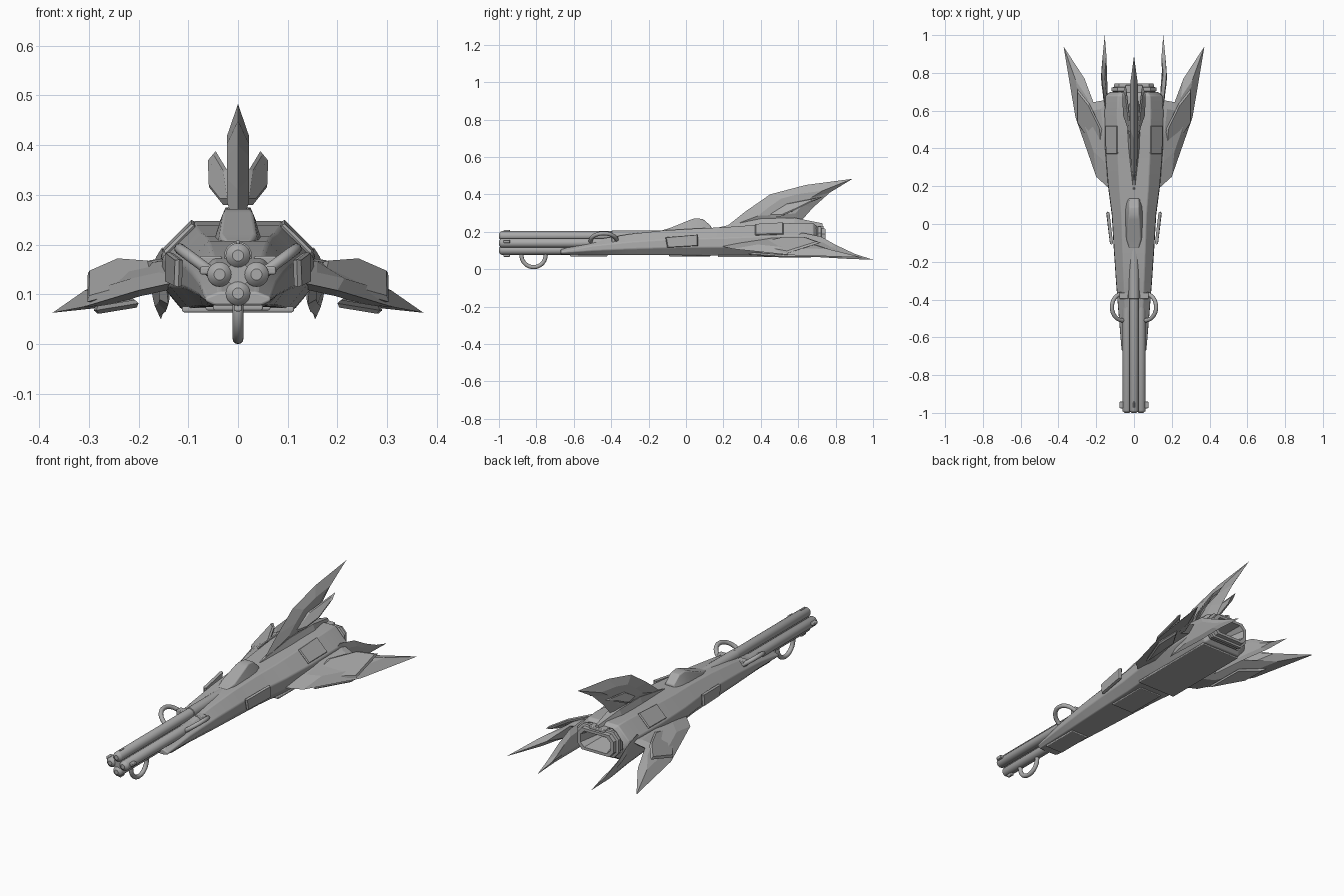
import bpy, bmesh, math
from mathutils import Vector, Matrix

cube = bpy.data.objects.get("Cube")
if cube:
    bpy.data.objects.remove(cube, do_unlink=True)

metal = bpy.data.materials.new("grey_metal")
metal.use_nodes = True
GREY = (0.4, 0.4, 0.4, 1)
metal.diffuse_color = GREY
metal.node_tree.nodes["Principled BSDF"].inputs["Base Color"].default_value = GREY


def finish(name, bm, mirror=False, smooth=None, bevel=0):
    """Turn a bmesh into a finished object."""
    bmesh.ops.recalc_face_normals(bm, faces=bm.faces)
    mesh = bpy.data.meshes.new(name)
    bm.to_mesh(mesh)
    bm.free()
    mesh.materials.append(metal)
    ob = bpy.data.objects.new(name, mesh)
    bpy.context.collection.objects.link(ob)
    if bevel:
        mod = ob.modifiers.new("Bevel", "BEVEL")
        mod.width, mod.segments = bevel, 3
        mod.limit_method, mod.angle_limit = "ANGLE", math.radians(28)
    if mirror:
        ob.modifiers.new("Mirror", "MIRROR")
    if smooth:
        bpy.ops.object.select_all(action="DESELECT")
        ob.select_set(True)
        bpy.context.view_layer.objects.active = ob
        bpy.ops.object.shade_smooth_by_angle(angle=math.radians(smooth))
    return ob


def loft(name, rings, **kw):
    """Skin a row of equal rings and cap both ends."""
    bm = bmesh.new()
    loops = [[bm.verts.new(p) for p in ring] for ring in rings]
    n = len(loops[0])
    for a, b in zip(loops, loops[1:]):
        for i in range(n):
            j = (i + 1) % n
            bm.faces.new((a[i], a[j], b[j], b[i]))
    bm.faces.new(loops[0])
    bm.faces.new(loops[-1])
    return finish(name, bm, **kw)


def blade(name, outline, thick, inset=0.5, mirror=True):
    """Sharp-edged fin or bevelled plate with a raised middle on both sides."""
    pts = [Vector(p) for p in outline]
    mid = sum(pts, Vector()) / len(pts)
    nrm = Vector()
    for a, b in zip(pts, pts[1:] + pts[:1]):
        nrm += (a - mid).cross(b - mid)
    nrm.normalize()

    def side(s):
        return [mid + (p - mid) * inset + nrm * thick * s for p in pts]
    return loft(name, [side(1), pts, side(-1)], mirror=mirror)


def tube(name, x, z, r, y0, y1, dome=0.0, mirror=False):
    """Round bar along y, with an optional domed front end."""
    stations = [(y0, r * 0.45), (y0 + dome, r * 0.9), (y0 + dome * 1.6, r), (y1, r)]
    rings = [[(x + q * math.cos(a * math.tau / 20), y, z + q * math.sin(a * math.tau / 20))
              for a in range(20)] for y, q in stations]
    return loft(name, rings, mirror=mirror, smooth=35)


def box(name, centre, size, mirror=False, bevel=0.004):
    bm = bmesh.new()
    bmesh.ops.create_cube(bm, size=1, matrix=Matrix.Translation(centre) @ Matrix.Diagonal((*size, 1)))
    return finish(name, bm, mirror=mirror, bevel=bevel)


# Hull: faceted body, cheeks sloping down at the front, pocket at the back
def hull_ring(y, w, zb, zt):
    h = zt - zb
    half = [(0.72 * w, zb), (w, zb + 0.3 * h), (0.98 * w, zb + 0.62 * h), (0.56 * w, zt)]
    return [(x, y, z) for x, z in half] + [(-x, y, z) for x, z in reversed(half)]


hull = [(-0.67, 0.066, 0.078, 0.105), (-0.5, 0.08, 0.076, 0.155), (-0.3, 0.096, 0.075, 0.188),
        (-0.12, 0.108, 0.075, 0.207), (0.05, 0.118, 0.074, 0.217), (0.2, 0.138, 0.072, 0.224),
        (0.4, 0.155, 0.07, 0.238), (0.6, 0.158, 0.07, 0.248), (0.68, 0.152, 0.072, 0.246),
        (0.7, 0.125, 0.09, 0.23), (0.6, 0.09, 0.12, 0.2)]
loft("hull", [hull_ring(*s) for s in hull], smooth=30, bevel=0.012)


# Exhaust nozzle with a deep recess
def octagon(y, sx, sz):
    corner = [(1, 0.5), (0.75, 1), (-0.75, 1), (-1, 0.5), (-1, -0.5), (-0.75, -1), (0.75, -1), (1, -0.5)]
    return [(sx * a, y, 0.16 + sz * b) for a, b in corner]


nozzle = [(0.61, 0.11, 0.06), (0.7, 0.112, 0.062), (0.705, 0.118, 0.067), (0.722, 0.118, 0.067),
          (0.725, 0.106, 0.058), (0.745, 0.104, 0.056), (0.745, 0.086, 0.042), (0.63, 0.055, 0.024)]
loft("exhaust_nozzle", [octagon(*s) for s in nozzle])
box("nozzle_top_block", (0, 0.71, 0.224), (0.09, 0.05, 0.016))

# Barrel cluster
tube("top_barrel", 0, 0.178, 0.025, -1, -0.13, 0.008)
tube("bottom_barrel", 0, 0.102, 0.025, -1, -0.3, 0.008)
tube("side_barrel", 0.037, 0.14, 0.025, -1, -0.2, 0.008, mirror=True)
tube("barrel_core", 0, 0.14, 0.024, -0.99, -0.2)
tube("top_barrel_sleeve", 0, 0.178, 0.028, -0.4, -0.13, 0.003)
tube("side_barrel_sleeve", 0.037, 0.14, 0.029, -0.4, -0.13, 0.003, mirror=True)
box("muzzle_side_lug", (0.066, -0.958, 0.148), (0.02, 0.035, 0.016), mirror=True)
box("muzzle_top_lug", (0, -0.958, 0.203), (0.008, 0.035, 0.012))
box("muzzle_bottom_lug", (0, -0.958, 0.074), (0.016, 0.035, 0.016))
box("barrel_clamp", (0.055, -0.38, 0.16), (0.045, 0.035, 0.035), mirror=True)


# Hoops beside and below the barrels
def hoop(name, centre, major, tilt):
    bpy.ops.mesh.primitive_torus_add(location=centre, rotation=(0, tilt, 0), major_radius=major,
                                     minor_radius=0.011, major_segments=36, minor_segments=12)
    ob = bpy.context.object
    ob.name = name
    ob.data.materials.append(metal)
    bpy.ops.object.shade_smooth()


hoop("lower_hoop", (0, -0.815, 0.076), 0.065, math.pi / 2)
for label, s in (("left", 1), ("right", -1)):
    hoop(label + "_hoop", (0.061 * s, -0.44, 0.15), 0.07, -0.64 * s)


# Canopy
def canopy_ring(y, base, top, z):
    return [(base, y, 0.195), (top, y, z), (-top, y, z), (-base, y, 0.195)]


canopy = [(-0.13, 0.028, 0.025, 0.207), (-0.08, 0.046, 0.036, 0.222), (0.025, 0.052, 0.03, 0.265),
          (0.05, 0.053, 0.026, 0.272), (0.09, 0.052, 0.024, 0.268), (0.135, 0.045, 0.022, 0.23)]
loft("canopy", [canopy_ring(*s) for s in canopy], smooth=30, bevel=0.005)

# Dorsal fin, its fairing and flared side blades
fin = [(0.2, 0.215), (0.32, 0.31), (0.45, 0.4), (0.64, 0.45), (0.89, 0.483),
       (0.77, 0.41), (0.68, 0.33), (0.6, 0.24)]
blade("dorsal_fin", [(0, y, z) for y, z in fin], 0.022, 0.5, mirror=False)
fairing = [(0.18, 0.006, 0.225), (0.4, 0.036, 0.27), (0.58, 0.05, 0.275), (0.73, 0.014, 0.245)]
loft("fin_fairing", [[(w, y, 0.215), (w * 0.5, y, z), (-w * 0.5, y, z), (-w, y, 0.215)]
                     for y, w, z in fairing])
blade("fin_side_blade", [(0.012, 0.42, 0.28), (0.022, 0.54, 0.35), (0.045, 0.735, 0.388),
                         (0.06, 0.69, 0.37), (0.058, 0.58, 0.315), (0.03, 0.5, 0.28)], 0.006, 0.8)

# Swept wings with raised upper blades
blade("wing", [(0.1, 0.16, 0.13), (0.2, 0.25, 0.108), (0.31, 0.565, 0.075), (0.373, 0.94, 0.063),
               (0.262, 0.77, 0.105), (0.215, 0.645, 0.15), (0.13, 0.66, 0.175), (0.1, 0.4, 0.17)],
      0.02, 0.55)
blade("wing_upper_blade", [(0.16, 0.32, 0.125), (0.303, 0.54, 0.085), (0.302, 0.72, 0.142),
                           (0.238, 0.64, 0.17), (0.17, 0.5, 0.165)], 0.008, 0.88)
blade("wing_lower_plate", [(0.2, 0.33, 0.082), (0.285, 0.53, 0.068), (0.29, 0.68, 0.068),
                           (0.21, 0.56, 0.088)], 0.008, 0.88)

# Lower tail fins
blade("tail_fin", [(0.14, 0.45, 0.08), (0.152, 0.62, 0.195), (0.165, 0.72, 0.175), (0.172, 0.8, 0.13),
                   (0.165, 0.9, 0.083), (0.155, 1.0, 0.05), (0.158, 0.85, 0.056), (0.145, 0.68, 0.066)],
      0.01, 0.55)

# Hull panels
blade("side_panel", [(0.118, -0.11, 0.17), (0.138, 0.065, 0.185), (0.14, 0.065, 0.125),
                     (0.12, -0.1, 0.115)], 0.008, 0.93)
blade("shoulder_panel", [(0.088, 0.37, 0.239), (0.146, 0.37, 0.182), (0.149, 0.52, 0.186),
                         (0.088, 0.52, 0.247)], 0.006, 0.95)
box("rear_belly_plate", (0, 0.42, 0.07), (0.225, 0.5, 0.012))
box("middle_belly_plate", (0, 0.02, 0.073), (0.13, 0.22, 0.01))
box("front_belly_plate", (0, -0.52, 0.074), (0.1, 0.2, 0.012))
